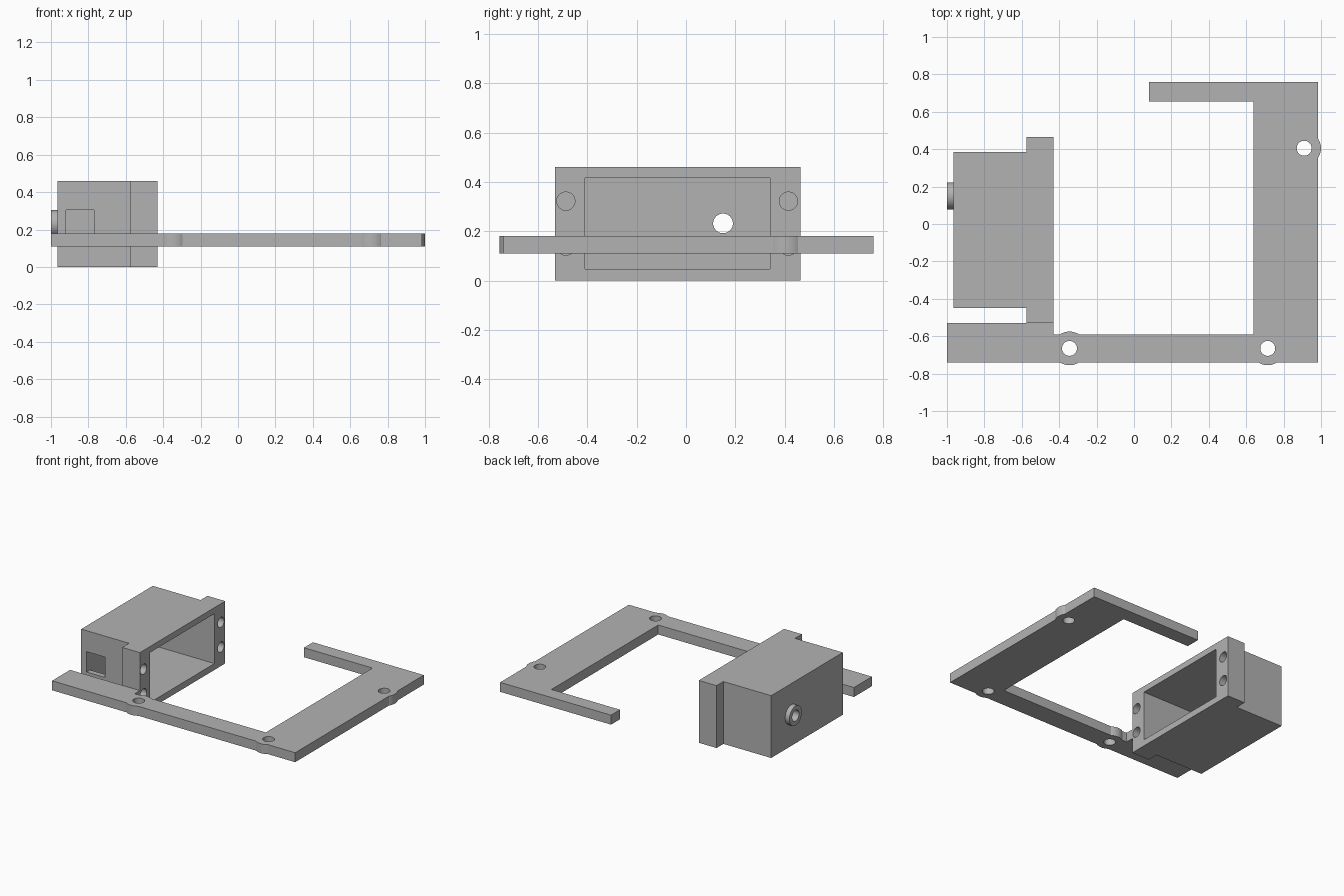
import bpy, bmesh
from mathutils import Matrix, Vector

cube = bpy.data.objects.get("Cube")
if cube:
    bpy.data.objects.remove(cube, do_unlink=True)

grey = bpy.data.materials.new("plain grey")
grey.use_nodes = True
grey.diffuse_color = (0.45, 0.45, 0.45, 1)
grey.node_tree.nodes["Principled BSDF"].inputs["Base Color"].default_value = grey.diffuse_color


def finish(name, bm):
    bmesh.ops.recalc_face_normals(bm, faces=bm.faces)
    mesh = bpy.data.meshes.new(name)
    bm.to_mesh(mesh)
    bm.free()
    mesh.materials.append(grey)
    obj = bpy.data.objects.new(name, mesh)
    bpy.context.collection.objects.link(obj)
    return obj


def prism(name, outline, low, high):
    """Extrude an outline in plan between two heights."""
    bm = bmesh.new()
    face = bm.faces.new([bm.verts.new((x, y, low)) for x, y in outline])
    top = bmesh.ops.extrude_face_region(bm, geom=[face])["geom"]
    verts = [v for v in top if isinstance(v, bmesh.types.BMVert)]
    bmesh.ops.translate(bm, verts=verts, vec=(0, 0, high - low))
    return finish(name, bm)


def box(name, x, y, z):
    return prism(name, [(x[0], y[0]), (x[1], y[0]), (x[1], y[1]), (x[0], y[1])], *z)


def rod(name, centre, radius, length, axis="Z"):
    bm = bmesh.new()
    bmesh.ops.create_cone(bm, cap_ends=True, segments=48, radius1=radius,
                          radius2=radius, depth=length)
    turn = Vector((0, 0, 1)).rotation_difference(
        Vector((1, 0, 0) if axis == "X" else (0, 0, 1))).to_matrix().to_4x4()
    bm.transform(Matrix.Translation(centre) @ turn)
    return finish(name, bm)


def combine(target, tool, operation):
    """Apply a boolean and discard the helper."""
    mod = target.modifiers.new("boolean", "BOOLEAN")
    mod.operation, mod.solver, mod.object = operation, "EXACT", tool
    bpy.ops.object.select_all(action="DESELECT")
    bpy.context.view_layer.objects.active = target
    target.select_set(True)
    bpy.ops.object.modifier_apply(modifier=mod.name)
    bpy.data.objects.remove(tool, do_unlink=True)


# Flat open frame with three round screw lugs
LOW, HIGH = 0.11, 0.18
MID = (LOW + HIGH) / 2
frame = prism("mounting_frame", [
    (-1, -0.74), (0.985, -0.74), (0.985, 0.76), (0.08, 0.76), (0.08, 0.655),
    (0.64, 0.655), (0.64, -0.59), (-0.43, -0.59), (-0.43, -0.53), (-1, -0.53)], LOW, HIGH)
lugs = [(-0.345, -0.665, MID), (0.715, -0.665, MID), (0.91, 0.405, MID)]
for spot in lugs:
    combine(frame, rod("lug", spot, 0.09, HIGH - LOW), "UNION")
for spot in lugs:
    combine(frame, rod("lug_hole", spot, 0.04, 0.3), "DIFFERENCE")

# Open-sided housing with a wider rim
housing = prism("motor_housing", [
    (-0.965, -0.45), (-0.575, -0.45), (-0.575, -0.53), (-0.43, -0.53),
    (-0.43, 0.465), (-0.575, 0.465), (-0.575, 0.385), (-0.965, 0.385)], 0, 0.46)
axle = (-0.965, 0.15, 0.232)
combine(housing, rod("boss", axle, 0.072, 0.07, "X"), "UNION")
combine(housing, box("cavity", (-0.925, -0.3), (-0.41, 0.34), (0.047, 0.415)), "DIFFERENCE")
combine(housing, box("cable_window", (-0.92, -0.77), (-0.5, -0.38), (0.155, 0.305)), "DIFFERENCE")
combine(housing, rod("axle_hole", axle, 0.04, 0.2, "X"), "DIFFERENCE")

# Blind screw holes in the rim
for y in (-0.487, 0.415):
    for z in (0.14, 0.322):
        combine(housing, rod("screw_hole", (-0.43, y, z), 0.037, 0.2, "X"), "DIFFERENCE")

for obj in (frame, housing):
    bpy.ops.object.select_all(action="DESELECT")
    bpy.context.view_layer.objects.active = obj
    obj.select_set(True)
    bpy.ops.object.shade_smooth_by_angle(angle=0.5)
